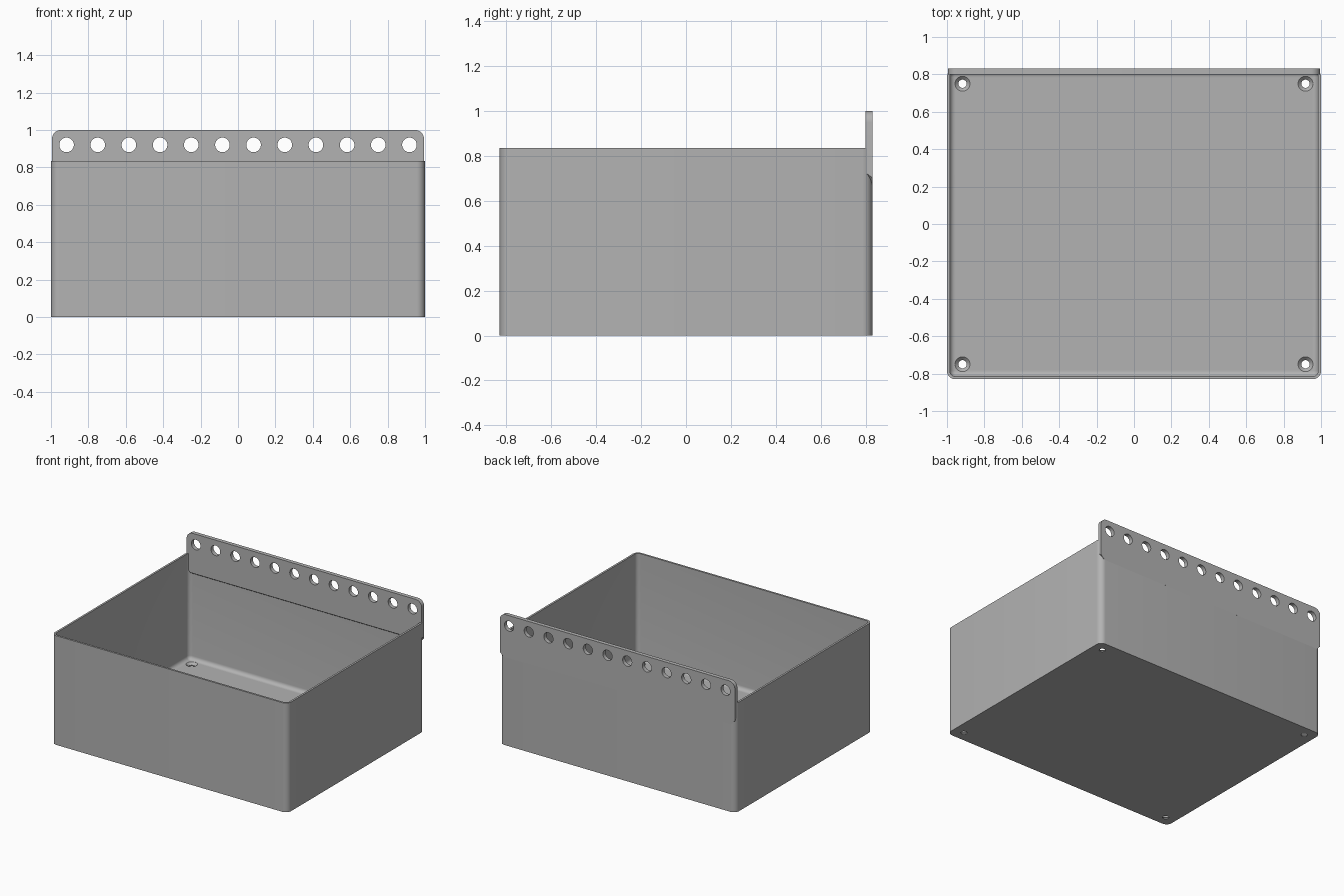
import bpy, bmesh, math
from mathutils import Matrix

old = bpy.data.objects.get("Cube")
if old:
    bpy.data.objects.remove(old, do_unlink=True)

HALF_X, HALF_Y, RIM, WALL, FLOOR = 1.0, 0.83, 0.835, 0.015, 0.025
CORNER, FILLET = 0.045, 0.03

grey = bpy.data.materials.new("plain grey")
grey.use_nodes = True
colour = (0.45, 0.45, 0.45, 1)
grey.diffuse_color = colour
grey.node_tree.nodes["Principled BSDF"].inputs["Base Color"].default_value = colour


def make_object(name, bm):
    bmesh.ops.recalc_face_normals(bm, faces=bm.faces)
    mesh = bpy.data.meshes.new(name)
    bm.to_mesh(mesh)
    bm.free()
    mesh.materials.append(grey)
    obj = bpy.data.objects.new(name, mesh)
    bpy.context.collection.objects.link(obj)
    return obj


def arc(cx, cy, r, start, steps=8):
    angles = [math.radians(start + 90 * i / steps) for i in range(steps + 1)]
    return [(cx + r * math.cos(a), cy + r * math.sin(a)) for a in angles]


def rounded_ring(bm, inset, z):
    r = max(CORNER - inset, 0.005)
    x, y = HALF_X - inset - r, HALF_Y - inset - r
    pts = arc(x, y, r, 0) + arc(-x, y, r, 90) + arc(-x, -y, r, 180) + arc(x, -y, r, 270)
    return [bm.verts.new((px, py, z)) for px, py in pts]


def bridge(bm, rings):
    for a, b in zip(rings, rings[1:]):
        n = len(a)
        for i in range(n):
            j = (i + 1) % n
            bm.faces.new((a[i], a[j], b[j], b[i]))
    bm.faces.new(rings[0])
    bm.faces.new(rings[-1])


def activate(obj):
    bpy.ops.object.select_all(action='DESELECT')
    obj.select_set(True)
    bpy.context.view_layer.objects.active = obj


def cut(obj, cutter):
    cutter.hide_render = True
    mod = obj.modifiers.new("holes", 'BOOLEAN')
    mod.operation, mod.solver, mod.object = 'DIFFERENCE', 'EXACT', cutter
    activate(obj)
    bpy.ops.object.modifier_apply(modifier=mod.name)
    bpy.data.objects.remove(cutter, do_unlink=True)
    bpy.ops.object.shade_smooth_by_angle(angle=math.radians(30))


# Open tray: outer wall, rim, inner wall, then a fillet down to the floor
bm = bmesh.new()
profile = [(0, 0), (0, RIM), (WALL, RIM)]
for i in range(7):
    a = math.radians(15 * i)
    profile.append((WALL + FILLET * (1 - math.cos(a)), FLOOR + FILLET * (1 - math.sin(a))))
bridge(bm, [rounded_ring(bm, inset, z) for inset, z in profile])
tray = make_object("tray", bm)

# Countersunk screw holes in the floor corners
bm = bmesh.new()
for sx in (-1, 1):
    for sy in (-1, 1):
        rings = []
        for r, z in ((0.022, -0.02), (0.022, 0.007), (0.04, FLOOR), (0.04, 0.045)):
            rings.append([bm.verts.new((sx * 0.917 + r * math.cos(i * math.tau / 32),
                                        sy * 0.75 + r * math.sin(i * math.tau / 32), z))
                          for i in range(32)])
        bridge(bm, rings)
cut(tray, make_object("screw_hole_cutter", bm))

# Hanging strip: rounded top corners, sloped underside, chamfered lower ends
bm = bmesh.new()
W, TOP, R, FRONT, BACK = 0.995, 1.0, 0.05, 0.80, 0.8304
outline = arc(W - R, TOP - R, R, 0) + arc(R - W, TOP - R, R, 90)
outline += [(-W, 0.725), (0.03 - W, 0.695), (W - 0.03, 0.695), (W, 0.725)]


def strip_ring(y):
    return [bm.verts.new((x, y, z - (y - FRONT) * 0.7 if z < 0.8 else z)) for x, z in outline]


bridge(bm, [strip_ring(FRONT), strip_ring(BACK)])
strip = make_object("hanging_strip", bm)

# Row of twelve round holes
bm = bmesh.new()
for i in range(12):
    place = Matrix.Translation(((i - 5.5) / 6, 0.815, 0.92)) @ Matrix.Rotation(math.pi / 2, 4, 'X')
    bmesh.ops.create_cone(bm, cap_ends=True, segments=40, radius1=0.039, radius2=0.039,
                          depth=0.2, matrix=place)
cut(strip, make_object("strip_hole_cutter", bm))
